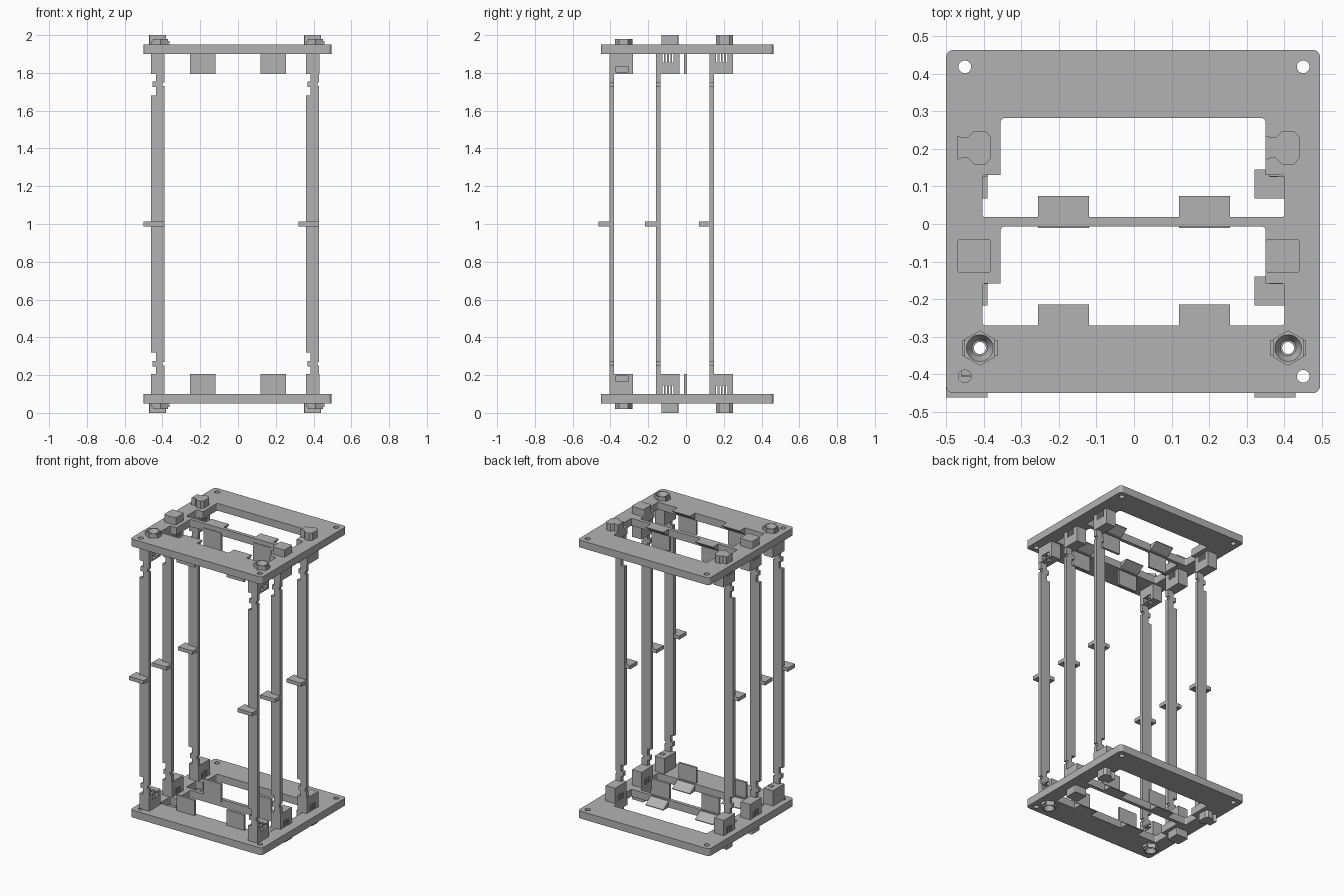
import bpy, bmesh, math
from mathutils import Vector

if "Cube" in bpy.data.objects:
    bpy.data.objects.remove(bpy.data.objects["Cube"], do_unlink=True)

grey = bpy.data.materials.new("plain_grey")
grey.use_nodes = True
COLOUR = (0.45, 0.45, 0.45, 1)
grey.diffuse_color = COLOUR
grey.node_tree.nodes["Principled BSDF"].inputs["Base Color"].default_value = COLOUR
MID = Vector((0, 0, 1))


def finish(name, bm, cutters=(), mirror=True):
    """Store a mesh with its origin at mid height, cut it and mirror it upwards."""
    bmesh.ops.recalc_face_normals(bm, faces=bm.faces)
    bmesh.ops.translate(bm, verts=bm.verts, vec=-MID)
    mesh = bpy.data.meshes.new(name)
    bm.to_mesh(mesh)
    bm.free()
    mesh.materials.append(grey)
    ob = bpy.data.objects.new(name, mesh)
    ob.location = MID
    bpy.context.collection.objects.link(ob)
    for c in cutters:
        mod = ob.modifiers.new("cut", "BOOLEAN")
        mod.operation, mod.object, mod.solver = "DIFFERENCE", c, "EXACT"
    if mirror:
        mod = ob.modifiers.new("mirror", "MIRROR")
        mod.use_axis = (False, False, True)
    return ob


def prism(points, lo, hi, axis="z", bm=None):
    """Extrude an outline along an axis."""
    bm = bm or bmesh.new()
    place = {"z": lambda a, b, c: (a, b, c), "y": lambda a, b, c: (a, c, b),
             "x": lambda a, b, c: (c, a, b)}[axis]
    base = bm.faces.new([bm.verts.new(place(a, b, lo)) for a, b in points])
    geo = bmesh.ops.extrude_face_region(bm, geom=[base])["geom"]
    move = [v for v in geo if isinstance(v, bmesh.types.BMVert)]
    bmesh.ops.translate(bm, verts=move, vec=place(0, 0, hi - lo))
    return bm


def rect(x0, x1, y0, y1):
    return [(x0, y0), (x1, y0), (x1, y1), (x0, y1)]


def ring(x, y, r, n, turn=0):
    return [(x + r * math.cos(turn + math.tau * i / n),
             y + r * math.sin(turn + math.tau * i / n)) for i in range(n)]


def rounded(x0, x1, y0, y1, r):
    pts = []
    for cx, cy, q in ((x1 - r, y1 - r, 0), (x0 + r, y1 - r, 1),
                      (x0 + r, y0 + r, 2), (x1 - r, y0 + r, 3)):
        for i in range(6):
            a = (q + i / 5) * math.pi / 2
            pts.append((cx + r * math.cos(a), cy + r * math.sin(a)))
    return pts


def cutter(name, bm):
    ob = finish(name, bm, mirror=False)
    ob.hide_render = True
    ob.hide_set(True)
    ob.display_type = "WIRE"
    return ob


# Frame plates with two stepped windows and corner holes
cuts = []
for y in (-0.27, 0.018):
    cuts.append(cutter("window_cutter", prism(rounded(-0.355, 0.35, y, y + 0.264, 0.012), 0, 0.2)))
    cuts.append(cutter("window_step_cutter", prism(rounded(-0.403, 0.4, y, y + 0.112, 0.008), 0, 0.2)))
holes = bmesh.new()
for x in (-0.45, 0.45):
    for y in (-0.405, 0.418):
        prism(ring(x, y, 0.017, 24), 0, 0.2, bm=holes)
cuts.append(cutter("corner_hole_cutter", holes))
bores = bmesh.new()
for x in (-0.41, 0.41):
    prism(ring(x, -0.33, 0.016, 24), -0.1, 0.3, bm=bores)
bore = cutter("bore_cutter", bores)
finish("frame_plate", prism(rounded(-0.5, 0.495, -0.45, 0.463, 0.02), 0.05, 0.1), cuts + [bore])

# Guide flaps along the front edge of each window
for y in (-0.27, 0.018):
    for x in (-0.255, 0.12):
        finish("guide_flap", prism(rect(x, x + 0.135, y - 0.028, y - 0.012), 0.08, 0.205))
        finish("guide_ramp", prism([(y - 0.01, 0.1), (y + 0.056, 0.055), (y + 0.056, 0.05),
                                    (y - 0.01, 0.05)], x, x + 0.135, "x"))

# Countersunk recess for the front nuts
sink = bmesh.new()
for x in (-0.41, 0.41):
    geo = bmesh.ops.create_cone(sink, cap_ends=True, segments=32, radius1=0.036,
                                radius2=0.014, depth=0.045)
    bmesh.ops.translate(sink, verts=geo["verts"], vec=(x, -0.33, 0.0415))
sink_cut = cutter("sink_cutter", sink)

for side, x in (("right", -0.46), ("left", 0.36)):
    cx = x + 0.05
    for row, y in (("front", -0.405), ("middle", -0.16), ("back", 0.125)):
        name = f"{row}_{side}_"
        # Rail with notched ends
        outline = [(x, 1), (x, 0.32), (x + 0.025, 0.32), (x + 0.025, 0.275), (x + 0.008, 0.275),
                   (x + 0.008, 0.245), (x + 0.025, 0.245), (x + 0.025, 0.1), (x + 0.07, 0.1),
                   (x + 0.07, 0.25), (x + 0.06, 0.25), (x + 0.06, 0.27), (x + 0.07, 0.27),
                   (x + 0.07, 1)]
        finish(name + "rail", prism(outline, y, y + 0.024, "y"))
        # Handle tab at mid height
        finish(name + "tab", prism(rect(x - 0.04, x + 0.07, y - 0.057, y + 0.02), 0.988, 1.013),
               mirror=False)
        # Socket block, slotted or bored
        block = prism(rect(x, x + 0.072, y + 0.001, y + 0.125), 0.1, 0.205)
        if row == "front":
            slot = cutter(name + "slot_cutter",
                          prism(rect(y + 0.035, y + 0.1, 0.165, 0.195), x + 0.01, x + 0.1, "x"))
            finish(name + "socket", block, [bore, slot])
            # Hex nut with a collar
            finish(name + "nut", prism(ring(cx, y + 0.075, 0.047, 6, math.pi / 6), 0.02, 0.05),
                   [sink_cut, bore])
            finish(name + "collar", prism(rect(cx - 0.048, cx + 0.048, y + 0.055, y + 0.095),
                                          0.03, 0.05), [sink_cut, bore])
            continue
        slits = bmesh.new()
        for i in range(4):
            prism(rect(y + 0.035 + i * 0.017, y + 0.043 + i * 0.017, 0.1 - 0.01, 0.145),
                  x - 0.05, x + 0.12, "x", slits)
        finish(name + "socket", block, [cutter(name + "slit_cutter", slits)])
        if row == "middle":
            # Square peg
            finish(name + "peg", prism(rounded(cx - 0.06, cx + 0.03, y + 0.03, y + 0.12, 0.008), 0, 0.06))
        else:
            # Shaped peg with a flared tail
            half = [(-0.06, 0.032), (-0.045, 0.027), (-0.032, 0.028), (-0.015, 0.045),
                    (0.015, 0.045), (0.03, 0.028)]
            pts = [(cx + a, y + 0.078 + b) for a, b in half]
            pts += [(cx + a, y + 0.078 - b) for a, b in reversed(half)]
            finish(name + "peg", prism(pts, 0, 0.06))
